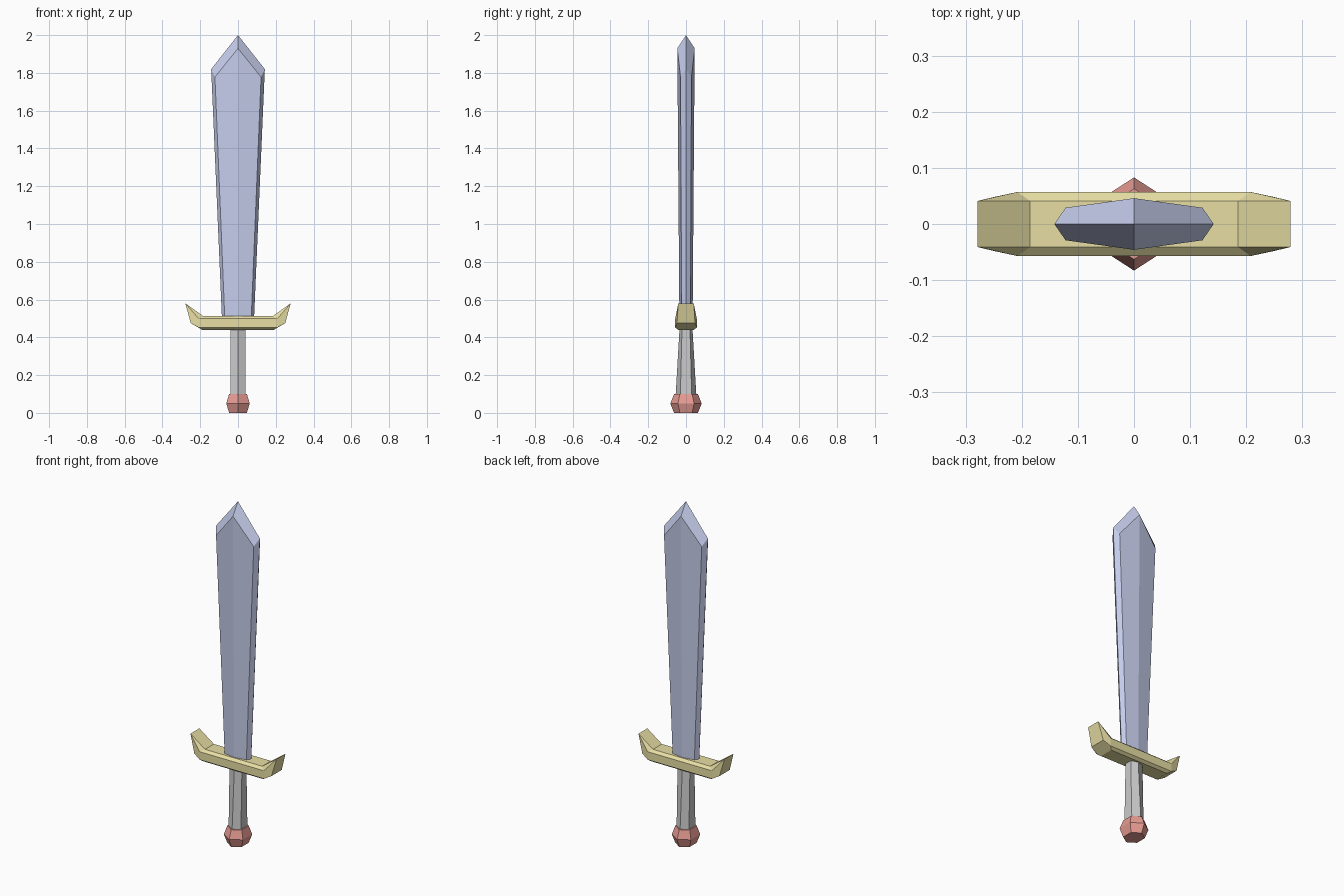
import bpy, bmesh

if "Cube" in bpy.data.objects:
    bpy.data.objects.remove(bpy.data.objects["Cube"])


def loft(name, rings, color=None):
    """Skin equal-length rings of points, cap both ends, keep faces flat."""
    bm = bmesh.new()
    loops = [[bm.verts.new(p) for p in ring] for ring in rings]
    n = len(loops[0])
    for a, b in zip(loops, loops[1:]):
        for i in range(n):
            j = (i + 1) % n
            bm.faces.new((a[i], a[j], b[j], b[i]))
    bm.faces.new(loops[0])
    bm.faces.new(loops[-1])
    bmesh.ops.remove_doubles(bm, verts=bm.verts, dist=1e-5)
    bmesh.ops.recalc_face_normals(bm, faces=bm.faces)
    return finish(name, bm, color)


def finish(name, bm, color):
    mesh = bpy.data.meshes.new(name)
    bm.to_mesh(mesh)
    bm.free()
    obj = bpy.data.objects.new(name, mesh)
    bpy.context.collection.objects.link(obj)
    if color:
        mat = bpy.data.materials.new(name + "_colour")
        mat.diffuse_color = (*color, 1)
        mat.use_nodes = True
        mat.node_tree.nodes["Principled BSDF"].inputs["Base Color"].default_value = mat.diffuse_color
        mesh.materials.append(mat)
    return obj


def hexagon(x, y_flat, y_tip, z):
    return [(0, -y_tip, z), (x, -y_flat, z), (x, y_flat, z),
            (0, y_tip, z), (-x, y_flat, z), (-x, -y_flat, z)]


# Pommel and grip
loft("pommel", [hexagon(0.047, 0.032, 0.063, 0), hexagon(0.062, 0.043, 0.083, 0.05),
                hexagon(0.047, 0.032, 0.063, 0.1)], (0.8, 0.33, 0.29))
loft("grip", [hexagon(0.04, 0.03, 0.055, 0.09), hexagon(0.04, 0.021, 0.034, 0.45)])


# Crossguard: bevelled bar with upturned pointed ends
def guard_ring(half):
    return half + [(x, -y, z) for x, y, z in reversed(half)]


def flip_x(ring):
    return [(-x, y, z) for x, y, z in ring]


shoulder = guard_ring([(0.185, -0.041, 0.513), (0.208, -0.057, 0.499),
                       (0.208, -0.057, 0.452), (0.19, -0.041, 0.44)])
tip, corner = (0.279, -0.041, 0.58), (0.25, -0.048, 0.475)
end = guard_ring([tip, tip, corner, corner])
loft("crossguard", [flip_x(end), flip_x(shoulder), shoulder, end], (0.8, 0.73, 0.37))


# Blade: eight-sided, widening upward to a faceted point
def blade_ring(ridge, edge, side):
    (ry, rz), (ex, ey, ez), (sx, sz) = ridge, edge, side
    return [(0, -ry, rz), (ex, -ey, ez), (sx, 0, sz), (ex, ey, ez),
            (0, ry, rz), (-ex, ey, ez), (-sx, 0, sz), (-ex, -ey, ez)]


bm = bmesh.new()
low = [bm.verts.new(p) for p in
       blade_ring((0.035, 0.5), (0.07, 0.023, 0.5), (0.085, 0.5))]
top = [bm.verts.new(p) for p in
       blade_ring((0.046, 1.93), (0.122, 0.029, 1.778), (0.142, 1.82))]
point = bm.verts.new((0, 0, 2))
bm.faces.new(low)
for i in range(8):
    j = (i + 1) % 8
    bm.faces.new((low[i], low[j], top[j], top[i]))
for i in range(0, 8, 2):
    bm.faces.new((top[i], top[i + 1], top[(i + 2) % 8], point))
bmesh.ops.recalc_face_normals(bm, faces=bm.faces)
finish("blade", bm, (0.56, 0.61, 0.83))
